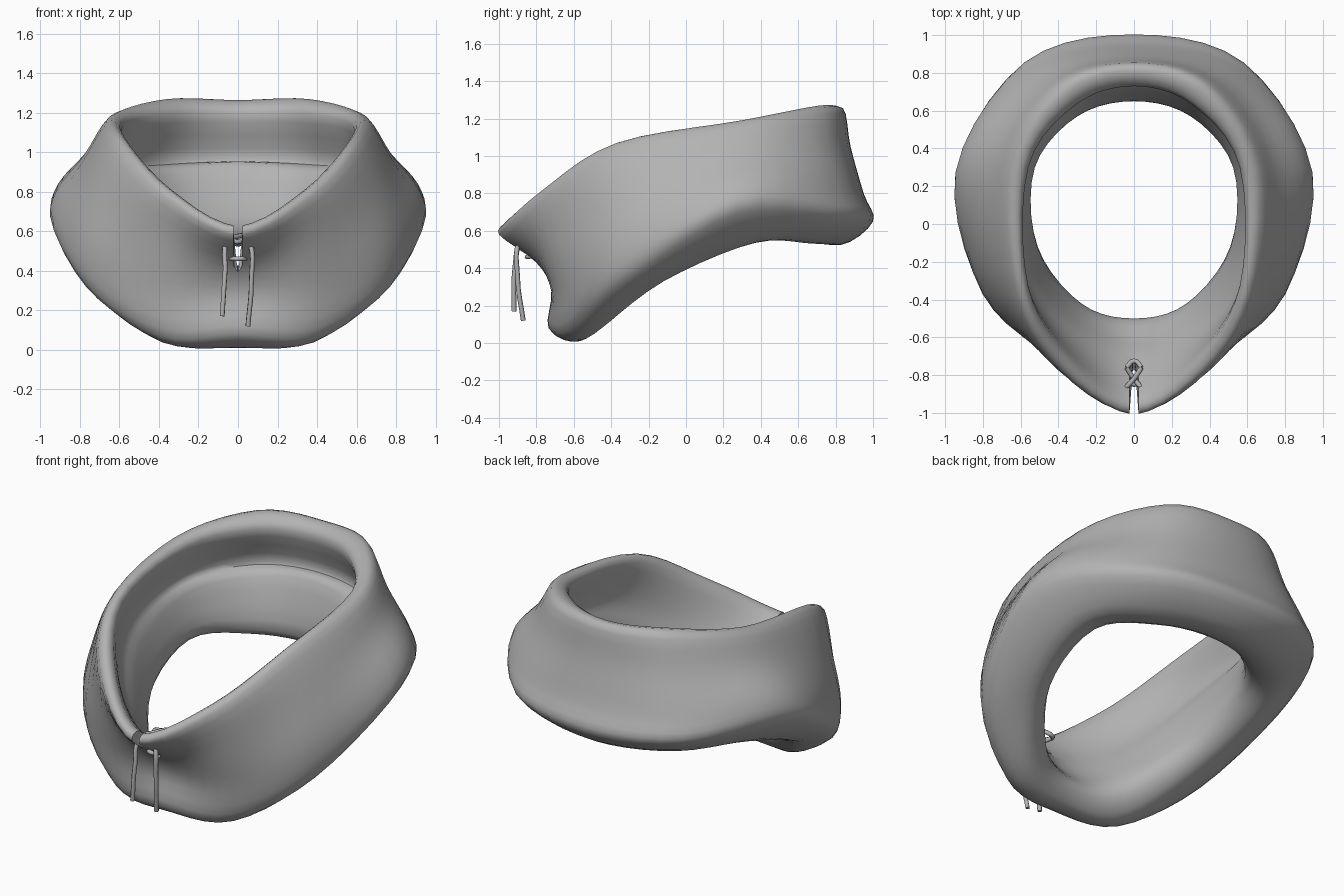
import bpy, bmesh
from mathutils import Vector

if "Cube" in bpy.data.objects:
    bpy.data.objects.remove(bpy.data.objects["Cube"])

cloth = bpy.data.materials.new("cloth_grey")
cloth.diffuse_color = (0.45, 0.45, 0.45, 1)
cloth.use_nodes = True
cloth.node_tree.nodes["Principled BSDF"].inputs["Base Color"].default_value = cloth.diffuse_color


def ring(front, a, b, c, d, back):
    """Guide line for the right half; the ends are (y, z) on the centre plane."""
    return [Vector((0, *front))] + [Vector(p) for p in (a, b, c, d)] + [Vector((0, *back))]


# Guide lines around the collar, each running front to back
rim_outer = ring((-1.0, .58), (.39, -.78, .79), (.62, -.38, 1.05), (.65, .30, 1.18), (.38, .73, 1.26), (.84, 1.255))
rim_inner = ring((-.93, .62), (.33, -.72, .79), (.56, -.33, 1.04), (.56, .30, 1.15), (.31, .63, 1.20), (.73, 1.20))
recess = ring((-.72, .42), (.38, -.57, .58), (.61, -.22, .83), (.62, .32, .93), (.38, .70, .96), (.80, .97))
inner_lip = ring((-.50, .12), (.28, -.42, .18), (.51, -.12, .43), (.53, .30, .60), (.30, .57, .60), (.65, .60))
hem_bottom = ring((-.59, .01), (.36, -.49, .05), (.63, -.12, .33), (.70, .38, .54), (.42, .71, .535), (.83, .525))
hem_outer = ring((-.735, .08), (.40, -.63, .07), (.77, -.34, .32), (.93, .27, .69), (.57, .85, .67), (1.0, .65))
bulge = ring((-.72, .28), (.43, -.67, .30), (.80, -.37, .53), (.91, .30, .84), (.56, .82, .81), (.95, .80))
upper_wall = ring((-.80, .43), (.42, -.73, .55), (.73, -.35, .83), (.76, .30, 1.01), (.47, .76, 1.04), (.88, 1.05))
# The inside fold lies between recess and lip, rising towards the back
fold = [lip.lerp(rec, 0.5) + Vector((0, 0, 0.028 * i))
        for i, (lip, rec) in enumerate(zip(inner_lip, recess))]
RINGS = [rim_outer, rim_inner, recess, fold, inner_lip, hem_bottom, hem_outer, bulge, upper_wall]


def catmull(a, b, c, d, t):
    return 0.5 * (2*b + (c - a)*t + (2*a - 5*b + 4*c - d)*t*t + (3*b - a - 3*c + d)*t**3)


def flip(p):
    return Vector((-p.x, p.y, p.z))


def along(p, steps):
    """Smooth a half ring, using its mirror image as the neighbour at both ends."""
    p = [flip(p[1])] + p + [flip(p[-2])]
    out = [catmull(*p[i:i+4], k/steps) for i in range(len(p) - 3) for k in range(steps)]
    return out + [p[-2]]


def around(points, steps):
    """Smooth a closed cross-section."""
    n = len(points)
    return [catmull(*(points[(i + j) % n] for j in (-1, 0, 1, 2)), k/steps)
            for i in range(n) for k in range(steps)]


# Collar: loft the cross-sections from front to back
bm = bmesh.new()
sections = [around(list(s), 4) for s in zip(*[along(r, 5) for r in RINGS])]
grid = []
for i, sec in enumerate(sections):
    row = []
    for p in sec:
        if i == 0:      # neck slit at the front
            p.x = 0.024 if p.z > 0.425 else 0
        elif i == len(sections) - 1:
            p.x = 0
        row.append(bm.verts.new(p))
    grid.append(row)
n = len(grid[0])
for a, b in zip(grid, grid[1:]):
    for j in range(n):
        k = (j + 1) % n
        bm.faces.new((a[j], a[k], b[k], b[j]))
# Close the cloth edge inside the slit
bm.faces.new([v for v in grid[0][-6:] + grid[0][:11] if v.co.z > 0.37])
bmesh.ops.recalc_face_normals(bm, faces=bm.faces)
# Outward direction follows the widest face
probe = max(bm.faces, key=lambda f: f.calc_center_median().x)
if probe.normal.x < 0:
    bmesh.ops.reverse_faces(bm, faces=bm.faces)
mesh = bpy.data.meshes.new("collar")
bm.to_mesh(mesh)
bm.free()
collar = bpy.data.objects.new("collar", mesh)
bpy.context.collection.objects.link(collar)
mesh.materials.append(cloth)
mirror = collar.modifiers.new("mirror", 'MIRROR')
mirror.merge_threshold = 0.002


def lace(name, points):
    """Round cord through the given points."""
    cu = bpy.data.curves.new(name, 'CURVE')
    cu.dimensions = '3D'
    cu.bevel_depth = 0.013
    cu.bevel_resolution = 1
    cu.resolution_u = 4
    cu.use_fill_caps = True
    sp = cu.splines.new('BEZIER')
    sp.bezier_points.add(len(points) - 1)
    for bp, co in zip(sp.bezier_points, points):
        bp.co = co
        bp.handle_left_type = bp.handle_right_type = 'AUTO'
    cu.materials.append(cloth)
    ob = bpy.data.objects.new(name, cu)
    bpy.context.collection.objects.link(ob)


# Hanging ends, crossing cords and the bar below them
lace("left_lace_end", [(.04, -.76, .58), (0, -.82, .575), (-.055, -.88, .55), (-.065, -.915, .40), (-.08, -.92, .17)])
lace("right_lace_end", [(-.04, -.76, .56), (0, -.82, .545), (.05, -.88, .55), (.068, -.90, .35), (.05, -.87, .12)])
lace("lace_bar", [(-.06, -.79, .47), (0, -.85, .46), (.06, -.79, .47)])
lace("lace_loop", [(-.04, -.76, .56), (0, -.725, .55), (.04, -.76, .58)])

# Smooth shading with crisp cloth edges
bpy.ops.object.select_all(action='DESELECT')
collar.select_set(True)
bpy.context.view_layer.objects.active = collar
bpy.ops.object.shade_smooth_by_angle(angle=0.9)
